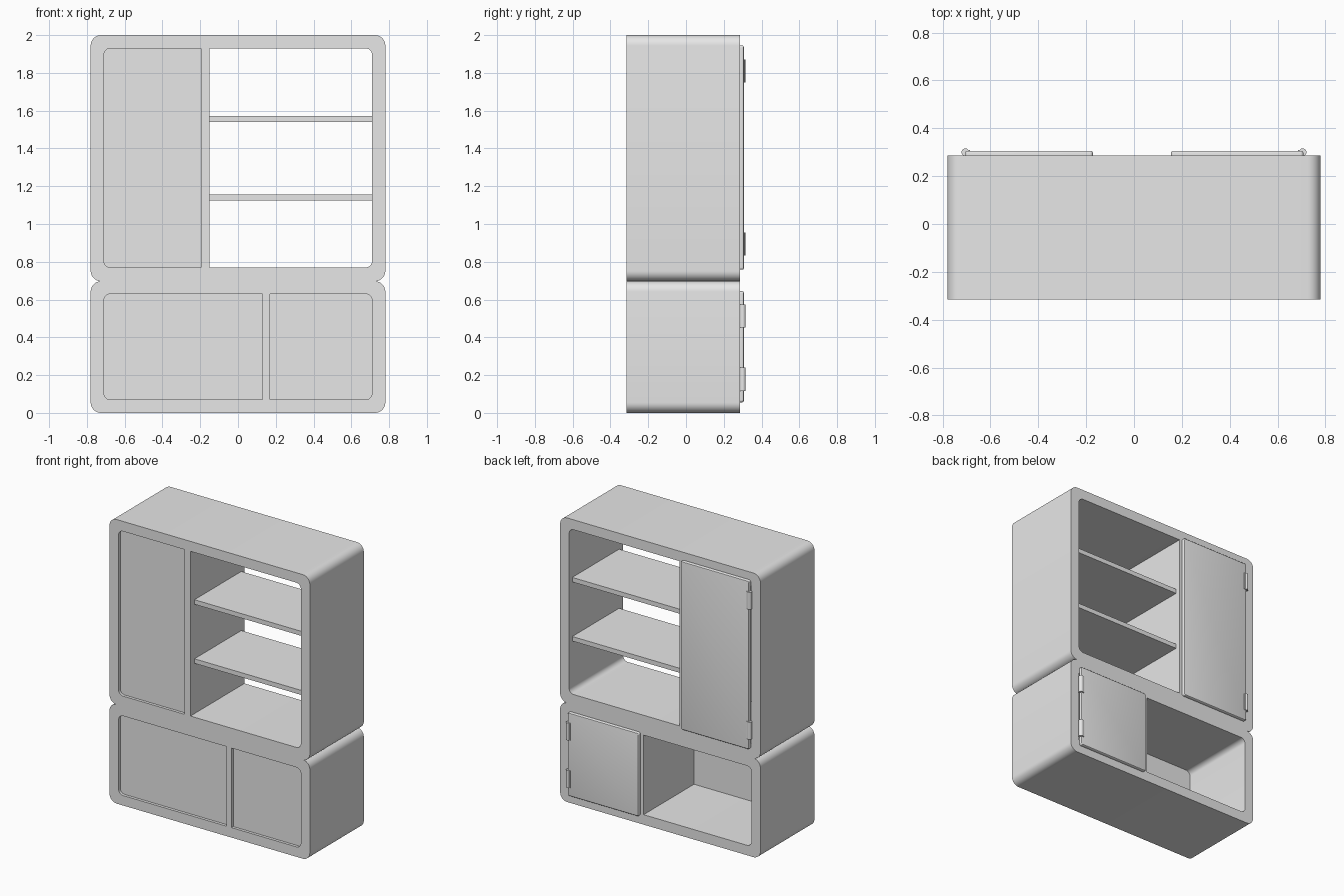
import bpy, bmesh
from math import sin, cos, radians

cube = bpy.data.objects.get("Cube")
if cube:
    bpy.data.objects.remove(cube, do_unlink=True)

grey = bpy.data.materials.new("light_grey")
grey.use_nodes = True
grey.diffuse_color = (0.8, 0.8, 0.8, 1)
grey.node_tree.nodes["Principled BSDF"].inputs["Base Color"].default_value = (0.8, 0.8, 0.8, 1)

FRONT, BACK = -0.315, 0.286      # depth range of the carcass
DOOR_BACK = 0.306


def arc(cx, cz, r, a0, a1, n=8):
    """Points of an arc in the x-z plane, angles in degrees."""
    if r == 0:
        return [(cx, cz)]
    angles = [radians(a0 + (a1 - a0) * i / n) for i in range(n + 1)]
    return [(cx + r * cos(a), cz + r * sin(a)) for a in angles]


def rounded(x0, x1, z0, z1, left, right):
    """Rectangle with separate corner radii on its two sides."""
    return (arc(x1 - right, z0 + right, right, -90, 0) + arc(x1 - right, z1 - right, right, 0, 90)
            + arc(x0 + left, z1 - left, left, 90, 180) + arc(x0 + left, z0 + left, left, 180, 270))


def slab(name, loops, y0, y1, bevel=0):
    """Fill an outline with holes and extrude it from y0 to y1."""
    bm = bmesh.new()
    for loop in loops:
        vs = [bm.verts.new((x, y0, z)) for x, z in loop]
        for a, b in zip(vs, vs[1:] + vs[:1]):
            bm.edges.new((a, b))
    if len(loops) == 1:
        bm.faces.new(vs)
    else:
        bmesh.ops.triangle_fill(bm, edges=bm.edges[:], use_beauty=True)
    res = bmesh.ops.extrude_face_region(bm, geom=bm.faces[:], use_keep_orig=True)
    moved = [g for g in res["geom"] if isinstance(g, bmesh.types.BMVert)]
    bmesh.ops.translate(bm, verts=moved, vec=(0, y1 - y0, 0))
    bmesh.ops.recalc_face_normals(bm, faces=bm.faces[:])
    if bevel:
        rim = [e for e in bm.edges if all(abs(v.co.y - y1) < 1e-5 for v in e.verts)]
        bmesh.ops.bevel(bm, geom=rim, offset=bevel, segments=3, affect='EDGES', profile=0.5)
    mesh = bpy.data.meshes.new(name)
    bm.to_mesh(mesh)
    bm.free()
    obj = bpy.data.objects.new(name, mesh)
    bpy.context.collection.objects.link(obj)
    finish(obj)


def finish(obj):
    obj.data.materials.append(grey)
    bpy.ops.object.select_all(action='DESELECT')
    obj.select_set(True)
    bpy.context.view_layer.objects.active = obj
    bpy.ops.object.shade_smooth_by_angle(angle=radians(30))


# Carcass: two rounded boxes pinched together, with four compartments
R, W, WAIST, TOP = 0.055, 0.78, 0.697, 2.0
cx = W - R
side = (arc(cx, R, R, -90, 0) + arc(cx, WAIST - R, R, 0, 82)
        + arc(cx, WAIST + R, R, -82, 0) + arc(cx, TOP - R, R, 0, 90))
outline = side + [(-x, z) for x, z in reversed(side)]
r = 0.035
upper_closed = rounded(-0.71, -0.195, 0.77, 1.93, r, 0)
upper_open = rounded(-0.15, 0.71, 0.77, 1.93, 0, r)
lower_wide = rounded(-0.71, 0.13, 0.07, 0.63, r, 0)
lower_narrow = rounded(0.17, 0.71, 0.07, 0.63, 0, r)
slab("cabinet_carcass", [outline, upper_closed, upper_open, lower_wide, lower_narrow], FRONT, BACK)

# Recessed front panels
for name, loop in (("upper_front_panel", upper_closed), ("lower_wide_front_panel", lower_wide),
                   ("lower_narrow_front_panel", lower_narrow)):
    slab(name, [loop], FRONT + 0.02, FRONT + 0.04)

# Open shelves
for name, z in (("upper_shelf", 1.54), ("lower_shelf", 1.124)):
    slab(name, [rounded(-0.15, 0.71, z, z + 0.032, 0, 0)], FRONT + 0.045, BACK - 0.035)

# Rear doors
slab("upper_door", [rounded(-0.705, -0.172, 0.758, 1.945, 0.012, 0.012)], BACK, DOOR_BACK, 0.008)
slab("lower_door", [rounded(0.155, 0.708, 0.056, 0.644, 0.012, 0.012)], BACK, DOOR_BACK, 0.008)

# Hinges: a barrel with a small leaf on the door
for name, sx, heights in (("upper_hinge", -1, (0.895, 1.81)), ("lower_hinge", 1, (0.178, 0.512))):
    for z in heights:
        bpy.ops.mesh.primitive_cylinder_add(vertices=24, radius=0.016, depth=0.122,
                                            location=(sx * 0.705, 0.3, z))
        barrel = bpy.context.object
        barrel.name = name + "_barrel"
        finish(barrel)
        a, b = sorted((sx * 0.685, sx * 0.705))
        slab(name + "_leaf", [rounded(a, b, z - 0.061, z + 0.061, 0, 0)], BACK, DOOR_BACK + 0.004)
